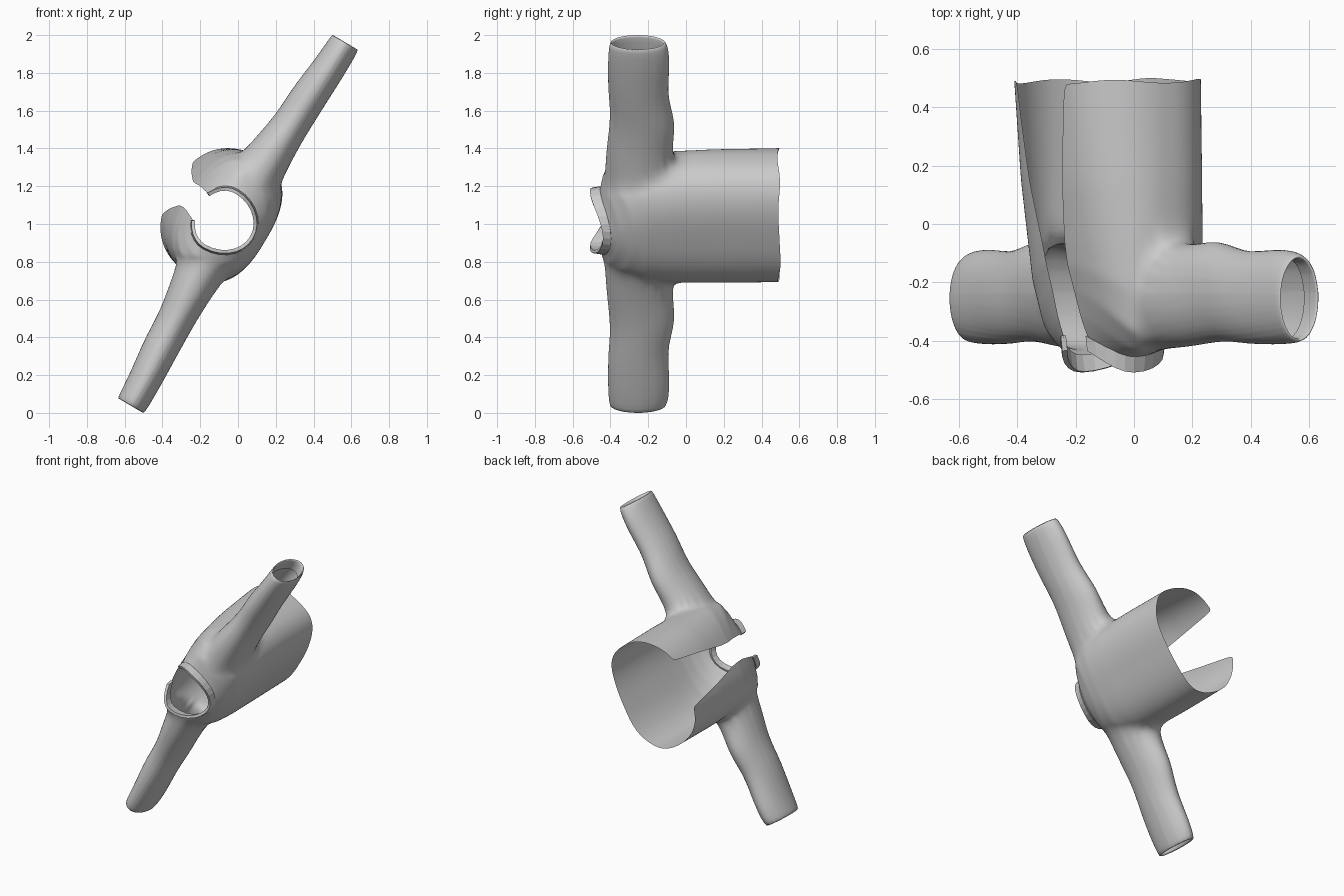
import bpy, bmesh, math
from mathutils import Vector

if "Cube" in bpy.data.objects:
    bpy.data.objects.remove(bpy.data.objects["Cube"])

# Garment frame: a = along the sleeves, b = towards the open front, h = up towards the neck
U = (0.508, 0.861)
MID_B = 0.095


def world(p):
    a, b, h = p
    return Vector((U[0] * a - U[1] * b, -h, 1 + U[1] * a + U[0] * b))


def loft(bm, rings, n, sub):
    """Open C-shaped loft. Ring: centre a, half width, front b, back b,
    h front/side/back, squareness, half gap."""
    rows = []
    for i in range(len(rings) - 1):
        for s in range(sub):
            t = s / sub
            rows.append([x + (y - x) * t for x, y in zip(rings[i], rings[i + 1])])
    rows.append(rings[-1])
    grid = []
    for a0, A, f, k, hf, hs, hk, p, gap in rows:
        t0 = math.asin((gap / A) ** (1 / p))
        line = []
        for j in range(n + 1):
            t = t0 + (2 * math.pi - 2 * t0) * j / n
            s, c = math.sin(t), math.cos(t)
            a = a0 + A * math.copysign(abs(s) ** p, s)
            reach, he, q = (f - MID_B, hf, 1.0) if c > 0 else (MID_B - k, hk, p)
            b = MID_B + reach * math.copysign(abs(c) ** q, c)
            h = hs + (he - hs) * c * c
            if h < -0.45:                       # uneven hem
                h += 0.006 * math.sin(5 * t)
            line.append(bm.verts.new((a, b, h)))
        grid.append(line)
    for r0, r1 in zip(grid, grid[1:]):
        for j in range(n):
            bm.faces.new((r0[j], r0[j + 1], r1[j + 1], r1[j]))


def finish(bm, name):
    for v in bm.verts:
        v.co = world(v.co)
    bmesh.ops.recalc_face_normals(bm, faces=bm.faces)
    me = bpy.data.meshes.new(name)
    bm.to_mesh(me)
    bm.free()
    ob = bpy.data.objects.new(name, me)
    bpy.context.collection.objects.link(ob)
    me.shade_smooth()
    return ob


def on_ellipse(co, bc, rb, hc, rh):
    t = math.atan2((co.z - hc) / rh, (co.y - bc) / rb)
    return bc + rb * math.cos(t), hc + rh * math.sin(t)


# Body: shoulders, chest and hem
bm = bmesh.new()
loft(bm, [
    (-0.02, 0.176, 0.235, -0.105, 0.37, 0.455, 0.40, 1.0, 0.08),
    (-0.01, 0.25, 0.26, -0.137, 0.30, 0.44, 0.35, 0.95, 0.076),
    (0, 0.32, 0.285, -0.16, 0.22, 0.40, 0.28, 0.88, 0.072),
    (0, 0.355, 0.308, -0.17, 0.14, 0.25, 0.20, 0.8, 0.07),
    (0, 0.36, 0.323, -0.17, 0.06, 0.08, 0.08, 0.76, 0.075),
    (0, 0.363, 0.357, -0.165, -0.15, -0.15, -0.15, 0.75, 0.11),
    (0, 0.36, 0.39, -0.16, -0.485, -0.49, -0.495, 0.75, 0.16),
], 80, 4)

# Armholes
HOLE = (0.045, 0.125, 0.25, 0.175)


def in_hole(f):
    c = f.calc_center_median()
    return abs(c.x) > 0.25 and ((c.y - HOLE[0]) / HOLE[1]) ** 2 + ((c.z - HOLE[2]) / HOLE[3]) ** 2 < 1


bmesh.ops.delete(bm, geom=[f for f in bm.faces if in_hole(f)], context='FACES')

# Sleeves grown from the armholes: distance, b centre, b radius, h centre, h radius
SLEEVE = [
    (0.42, 0.04, 0.118, 0.25, 0.178), (0.50, 0.035, 0.106, 0.238, 0.178),
    (0.60, 0.026, 0.098, 0.23, 0.174), (0.70, 0.022, 0.097, 0.24, 0.162),
    (0.80, 0.018, 0.096, 0.255, 0.157), (0.95, 0.005, 0.088, 0.25, 0.165),
    (1.07, 0.0, 0.084, 0.25, 0.16), (1.12, 0.0, 0.08, 0.255, 0.148),
    (1.12, 0.0, 0.07, 0.255, 0.135), (1.03, 0.0, 0.07, 0.255, 0.138),
]
for side in (-1, 1):
    edges = [e for e in bm.edges if e.is_boundary
             and all(v.co.x * side > 0.22 and v.co.z > -0.3 for v in e.verts)]
    seam = {v for e in edges for v in e.verts}
    for v in seam:
        v.co.y, v.co.z = on_ellipse(v.co, *HOLE)
    for a, *ell in SLEEVE:
        geom = bmesh.ops.extrude_edge_only(bm, edges=edges)['geom']
        edges = [g for g in geom if isinstance(g, bmesh.types.BMEdge)]
        edges = [e for e in edges if e.is_boundary]
        for v in (g for g in geom if isinstance(g, bmesh.types.BMVert)):
            y, z = on_ellipse(v.co, *ell)
            v.co = (side * a, y, z)
    near = set(seam)
    for _ in range(2):
        near |= {e.other_vert(v) for v in near for e in v.link_edges}
    near = [v for v in near if not v.is_boundary]
    for _ in range(3):
        bmesh.ops.smooth_vert(bm, verts=near, factor=0.5,
                              use_axis_x=True, use_axis_y=True, use_axis_z=True)

body = finish(bm, "jacket_body")
mod = body.modifiers.new("smooth", 'SUBSURF')
mod.levels = mod.render_levels = 1

# Collar band
bm = bmesh.new()
loft(bm, [
    (-0.025, 0.175, 0.235, -0.105, 0.365, 0.45, 0.395, 1.0, 0.08),
    (-0.025, 0.166, 0.23, -0.098, 0.412, 0.508, 0.438, 1.0, 0.08),
], 24, 1)
collar = finish(bm, "collar")
mod = collar.modifiers.new("thickness", 'SOLIDIFY')
mod.thickness = 0.018
mod.offset = 0
for p in collar.data.polygons:
    p.use_smooth = False
